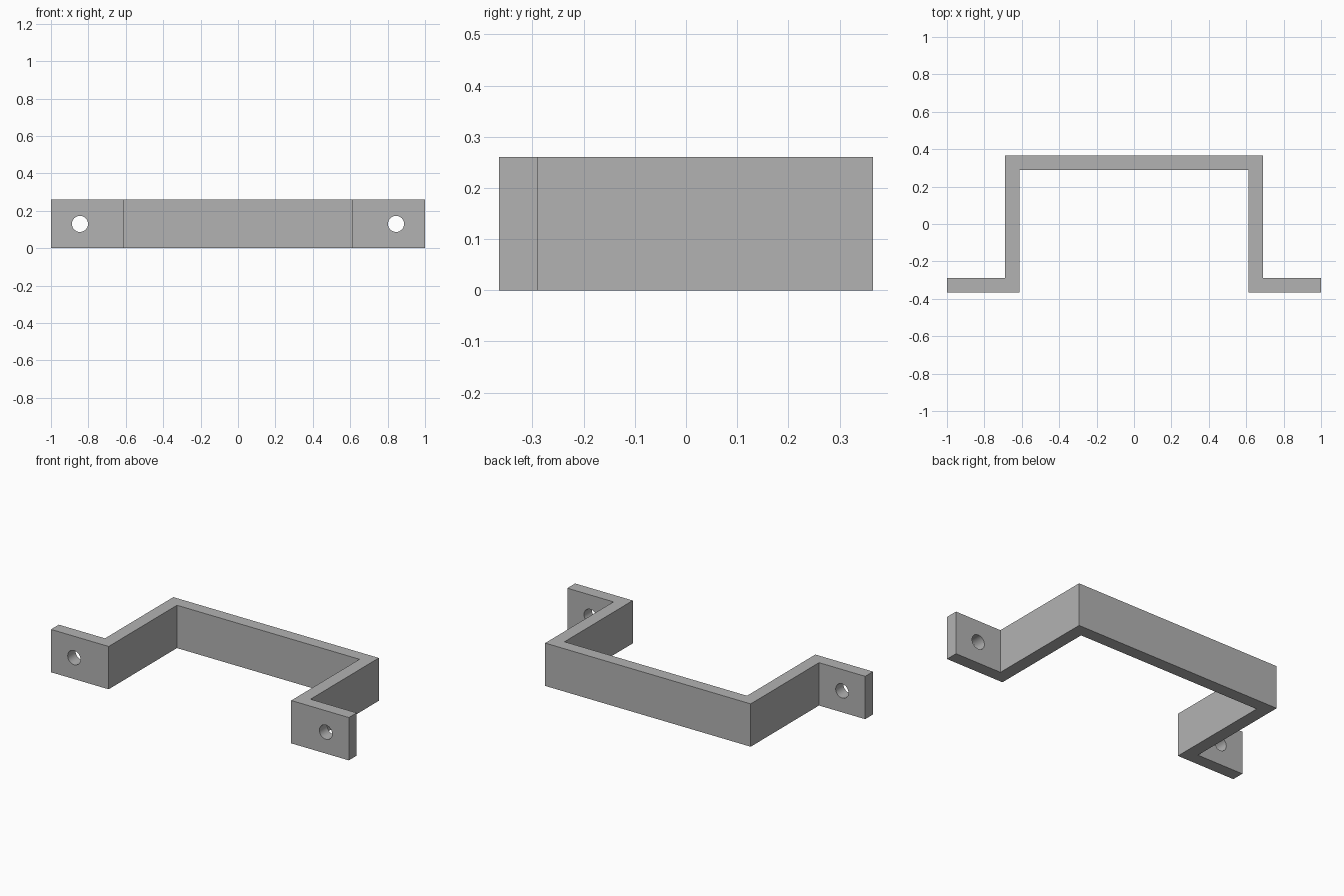
import bpy
import bmesh

default = bpy.data.objects.get("Cube")
if default:
    bpy.data.objects.remove(default, do_unlink=True)

HEIGHT = 0.26
OUT, INN = 0.69, 0.613      # outer and inner faces of the legs
BACK, STEP = 0.365, 0.29    # outer and inner faces of bar and tabs
HOLE_X, HOLE_R = 0.845, 0.043

grey = bpy.data.materials.new("plain grey")
grey.use_nodes = True
colour = (0.45, 0.45, 0.45, 1)
grey.diffuse_color = colour
grey.node_tree.nodes["Principled BSDF"].inputs["Base Color"].default_value = colour


def make_object(name, bm):
    mesh = bpy.data.meshes.new(name)
    bmesh.ops.recalc_face_normals(bm, faces=bm.faces)
    bm.to_mesh(mesh)
    bm.free()
    mesh.materials.append(grey)
    obj = bpy.data.objects.new(name, mesh)
    bpy.context.collection.objects.link(obj)
    return obj


# Bent strap: mirrored half outline, extruded upward
half = [(INN, STEP), (INN, -BACK), (1, -BACK), (1, -STEP), (OUT, -STEP), (OUT, BACK)]
outline = half + [(-x, y) for x, y in reversed(half)]
bm = bmesh.new()
base = bm.faces.new([bm.verts.new((x, y, 0)) for x, y in outline])
top = bmesh.ops.extrude_face_region(bm, geom=[base])
bmesh.ops.translate(bm, vec=(0, 0, HEIGHT),
                    verts=[v for v in top["geom"] if isinstance(v, bmesh.types.BMVert)])
bracket = make_object("bracket", bm)

# Round screw holes through the two tabs
for side, x in (("left", HOLE_X), ("right", -HOLE_X)):
    bm = bmesh.new()
    bmesh.ops.create_cone(bm, cap_ends=True, segments=48, radius1=HOLE_R,
                          radius2=HOLE_R, depth=0.2)
    cutter = make_object(side + "_hole_cutter", bm)
    cutter.rotation_euler.x = 1.5707963
    cutter.location = (x, -(BACK + STEP) / 2, HEIGHT / 2)
    cutter.hide_render = True
    cutter.hide_set(True)
    cut = bracket.modifiers.new(side + "_hole", "BOOLEAN")
    cut.operation = "DIFFERENCE"
    cut.solver = "EXACT"
    cut.object = cutter

# Smooth hole walls, sharp corners
bpy.ops.object.select_all(action="DESELECT")
bracket.select_set(True)
bpy.context.view_layer.objects.active = bracket
for name in [m.name for m in bracket.modifiers]:
    bpy.ops.object.modifier_apply(modifier=name)
bpy.ops.object.shade_smooth_by_angle(angle=0.6)
